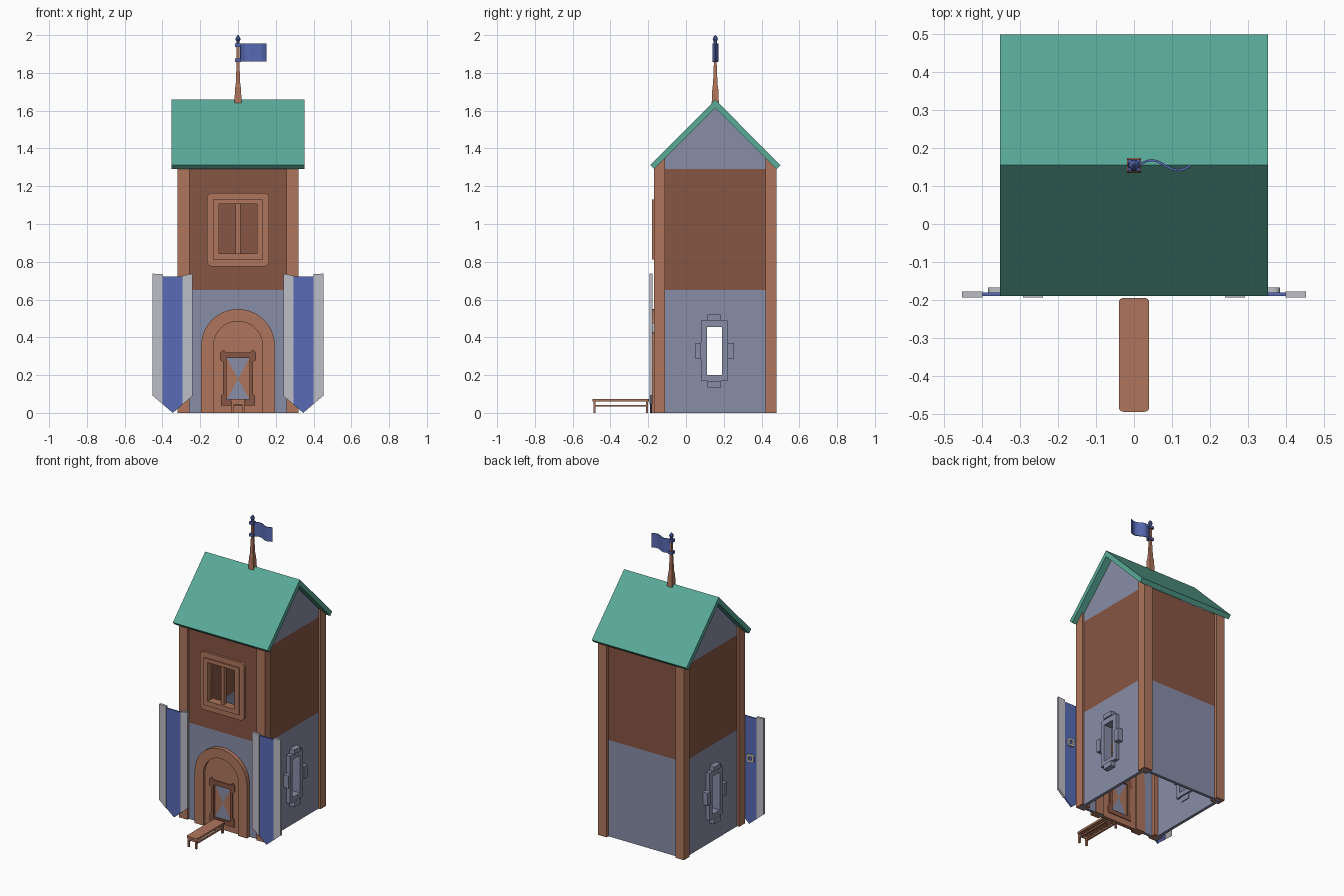
import bpy, bmesh, math
from mathutils import Vector

cube = bpy.data.objects.get("Cube")
if cube:
    bpy.data.objects.remove(cube, do_unlink=True)


def material(name, rgb):
    m = bpy.data.materials.new(name)
    m.use_nodes = True
    m.diffuse_color = (*rgb, 1)
    m.node_tree.nodes["Principled BSDF"].inputs["Base Color"].default_value = (*rgb, 1)
    return m


WOOD = material("light wood", (0.43, 0.18, 0.107))
DARK = material("dark wood", (0.245, 0.092, 0.057))
STONE = material("grey stone", (0.25, 0.27, 0.39))
GREEN = material("green roof", (0.1, 0.4, 0.31))
BLUE = material("blue cloth", (0.098, 0.147, 0.46))
PALE = material("pale cloth", (0.51, 0.51, 0.57))
MID = 0.155  # centre of the tower in y


def add(name, mesh, mat):
    ob = bpy.data.objects.new(name, mesh)
    bpy.context.collection.objects.link(ob)
    mesh.materials.clear()
    mesh.materials.append(mat)
    return ob


def plate(name, loops, lo, hi, mat, side=False):
    """Filled outline with holes, extruded along y (or along x for side plates)."""
    cu = bpy.data.curves.new(name, 'CURVE')
    cu.dimensions, cu.fill_mode, cu.extrude = '2D', 'BOTH', (hi - lo) / 2
    for loop in loops:
        s = cu.splines.new('POLY')
        s.points.add(len(loop) - 1)
        for p, (u, v) in zip(s.points, loop):
            p.co = (u, v, 0, 1)
        s.use_cyclic_u = True
    tmp = bpy.data.objects.new(name + " outline", cu)
    bpy.context.collection.objects.link(tmp)
    dg = bpy.context.evaluated_depsgraph_get()
    mesh = bpy.data.meshes.new_from_object(tmp.evaluated_get(dg))
    bpy.data.objects.remove(tmp, do_unlink=True)
    bm = bmesh.new()
    bm.from_mesh(mesh)
    bmesh.ops.remove_doubles(bm, verts=bm.verts, dist=1e-5)
    mid = (lo + hi) / 2
    for v in bm.verts:
        a, b, c = v.co
        v.co = (mid + c, a, b) if side else (a, mid - c, b)
    bmesh.ops.recalc_face_normals(bm, faces=bm.faces)
    bm.to_mesh(mesh)
    bm.free()
    for p in mesh.polygons:
        p.use_smooth = False
    return add(name, mesh, mat)


def rect(u0, u1, v0, v1):
    return [(u0, v0), (u1, v0), (u1, v1), (u0, v1)]


def round_rect(u0, u1, v0, v1, r):
    pts = []
    for i, (u, v) in enumerate(rect(u0 + r, u1 - r, v0 + r, v1 - r)):
        for k in range(5):
            a = math.pi + (i + k / 4) * math.pi / 2
            pts.append((u + r * math.cos(a), v + r * math.sin(a)))
    return pts


def arch(r, z):
    arc = [(r * math.cos(k * math.pi / 20), z + r * math.sin(k * math.pi / 20)) for k in range(21)]
    return [(r, 0)] + arc + [(-r, 0)]


def box(name, x, y, z, mat):
    return plate(name, [rect(*x, *z)], *y, mat)


def stack(name, rings, mat, sides=4, centre=(0, MID)):
    """Lathe-like tapering form from (radius, height) rings."""
    bm = bmesh.new()
    prev = None
    for r, z in rings:
        ring = [bm.verts.new((centre[0] + r * math.cos((k + .5) * math.tau / sides),
                              centre[1] + r * math.sin((k + .5) * math.tau / sides), z))
                for k in range(sides)]
        if prev:
            for k in range(sides):
                bm.faces.new((prev[k], prev[k - 1], ring[k - 1], ring[k]))
        else:
            bm.faces.new(ring)
        prev = ring
    bm.faces.new(prev)
    bmesh.ops.recalc_face_normals(bm, faces=bm.faces)
    mesh = bpy.data.meshes.new(name)
    bm.to_mesh(mesh)
    bm.free()
    return add(name, mesh, mat)


# Front and back walls, stone below and timber above
DOOR, PANE = arch(0.13, 0.355), rect(-0.1, 0.1, 0.845, 1.105)
LOW, HIGH, W = 0.65, 1.3, 0.305
plate("front_wall_lower", [[(-W, 0), (-0.13, 0)] + DOOR[::-1][1:-1] + [(0.13, 0), (W, 0), (W, LOW), (-W, LOW)]],
      -0.155, -0.135, STONE)
plate("front_wall_upper", [rect(-W, W, LOW, HIGH), PANE], -0.155, -0.135, DARK)
box("back_wall_lower", (-W, W), (0.44, 0.46), (0, LOW), STONE)
box("back_wall_upper", (-W, W), (0.44, 0.46), (LOW, HIGH), DARK)

# Side walls, gables, windows, corner posts and banners, on both sides
SLIT = rect(0.11, 0.19, 0.2, 0.455)
for s, label in ((1, "left"), (-1, "right")):
    def span(a, b):
        return sorted((s * a, s * b))

    def flip(pts):
        return [(s * u, v) for u, v in pts]

    wall = span(0.285, W)
    plate(label + "_wall_lower", [rect(-0.135, 0.44, 0, LOW), SLIT], *wall, STONE, True)
    plate(label + "_wall_upper", [rect(-0.135, 0.44, LOW, 1.29)], *wall, DARK, True)
    plate(label + "_gable", [[(-0.155, 1.29), (0.465, 1.29), (0.465, 1.305), (MID, 1.615), (-0.155, 1.305)]],
          *wall, STONE, True)
    plate(label + "_window_frame", [rect(0.08, 0.22, 0.17, 0.49), SLIT], *span(0.27, 0.33), STONE, True)
    for n, r in (("top", (0.115, 0.185, 0.49, 0.52)), ("bottom", (0.115, 0.185, 0.135, 0.17)),
                 ("front", (0.05, 0.08, 0.285, 0.37)), ("back", (0.22, 0.255, 0.285, 0.37))):
        plate(f"{label}_window_{n}_block", [rect(*r)], *span(0.28, 0.34), STONE, True)

    front = [(-0.17, 0), (-0.11, 0), (-0.11, 1.35), (-0.17, 1.29)]
    plate(label + "_front_post", [front], *span(0.257, 0.32), WOOD, True)
    plate(label + "_back_post", [[(2 * MID - y, z) for y, z in front]], *span(0.257, 0.32), WOOD, True)

    plate(label + "_banner", [flip([(0.293, 0.045), (0.345, 0), (0.4, 0.047), (0.4, 0.722), (0.293, 0.722)])],
          -0.19, -0.18, BLUE)
    plate(label + "_banner_inner_stripe", [flip([(0.24, 0.09), (0.293, 0.045), (0.293, 0.727), (0.24, 0.737)])],
          -0.194, -0.178, PALE)
    plate(label + "_banner_outer_stripe", [flip([(0.4, 0.047), (0.453, 0.092), (0.453, 0.737), (0.4, 0.735)])],
          -0.194, -0.178, PALE)
    plate(label + "_banner_hook", [flip(round_rect(0.33, 0.385, 0.42, 0.475, 0.015)),
                                   flip(rect(0.345, 0.37, 0.435, 0.46))], -0.18, -0.168, PALE)

# Gabled roof with square-cut eaves
plate("roof", [[(-0.19, 1.312), (-0.168, 1.29), (MID, 1.615), (0.478, 1.29), (0.5, 1.312), (MID, 1.658)]],
      -0.353, 0.353, GREEN, True)

# Front window: rounded surround, inner frame and mullion
inner = rect(-0.132, 0.132, 0.812, 1.13)
plate("window_surround", [round_rect(-0.165, 0.165, 0.775, 1.165, 0.03), inner], -0.17, -0.145, WOOD)
plate("window_inner_frame", [inner, PANE], -0.18, -0.125, WOOD)
box("window_mullion", (-0.012, 0.012), (-0.165, -0.14), (0.845, 1.105), WOOD)

# Door: arched surround, leaf, ornate pane border and hourglass pane
outer = arch(0.195, 0.355)
plate("door_surround", [outer + DOOR[::-1]], -0.183, -0.13, WOOD)
glass = rect(-0.06, 0.06, 0.07, 0.29)
plate("door_leaf", [DOOR, glass], -0.165, -0.14, WOOD)
half = [(0.07, 0.04), (0.09, 0.04), (0.09, 0.09), (0.08, 0.1), (0.08, 0.27), (0.095, 0.28),
        (0.095, 0.32), (0.08, 0.335), (0.06, 0.32)]
border = half + [(-u, v) for u, v in reversed(half)]
plate("door_pane_border", [border, glass], -0.173, -0.135, DARK)
for n, z in (("upper", 0.29), ("lower", 0.07)):
    plate(f"door_pane_{n}", [[(-0.06, z), (0.06, z), (0, 0.18)]], -0.16, -0.145, STONE)
for s, n in ((1, "left"), (-1, "right")):
    plate(f"door_pane_{n}_panel", [[(s * 0.06, 0.07), (s * 0.06, 0.29), (0, 0.18)]], -0.16, -0.145, WOOD)

# Bench in front of the door
seat = plate("bench_seat", [round_rect(-0.04, 0.04, -0.495, -0.195, 0.012)], 0, 0.014, WOOD)
for v in seat.data.vertices:
    v.co = Vector((v.co.x, v.co.z, 0.074 - v.co.y))
seat.data.flip_normals()
for s, n in ((1, "left"), (-1, "right")):
    x = sorted((s * 0.022, s * 0.034))
    box(f"bench_{n}_rail", x, (-0.485, -0.205), (0.033, 0.043), WOOD)
    for e, y in (("front", -0.49), ("back", -0.212)):
        box(f"bench_{n}_{e}_leg", x, (y, y + 0.012), (0, 0.062), WOOD)
for e, y in (("front", -0.49), ("back", -0.212)):
    box(f"bench_{e}_brace", (-0.03, 0.03), (y + 0.002, y + 0.01), (0.045, 0.062), WOOD)

# Flagpole with collars, finial and waving flag
stack("flagpole", [(0.027, 1.64), (0.022, 1.72), (0.017, 1.74), (0.01, 1.86), (0.01, 1.96)], WOOD)
for n, z in (("lower", 1.858), ("upper", 1.938)):
    stack(f"flag_{n}_collar", [(0.022, z), (0.022, z + 0.018)], BLUE)
stack("finial", [(0.009, 1.955), (0.009, 1.968), (0.015, 1.978), (0.012, 1.988), (0.002, 2.0)], BLUE, 8)
bm = bmesh.new()
cols = []
for k in range(13):
    x, y = 0.012 + 0.138 * k / 12, MID + 0.013 * math.sin(k / 12 * math.tau)
    cols.append([bm.verts.new((x, y, z)) for z in (1.86, 1.955)])
for a, b in zip(cols, cols[1:]):
    bm.faces.new((a[0], b[0], b[1], a[1]))
mesh = bpy.data.meshes.new("flag")
bm.to_mesh(mesh)
bm.free()
flag = add("flag", mesh, BLUE)
solid = flag.modifiers.new("thickness", 'SOLIDIFY')
solid.thickness, solid.offset = 0.006, 0
